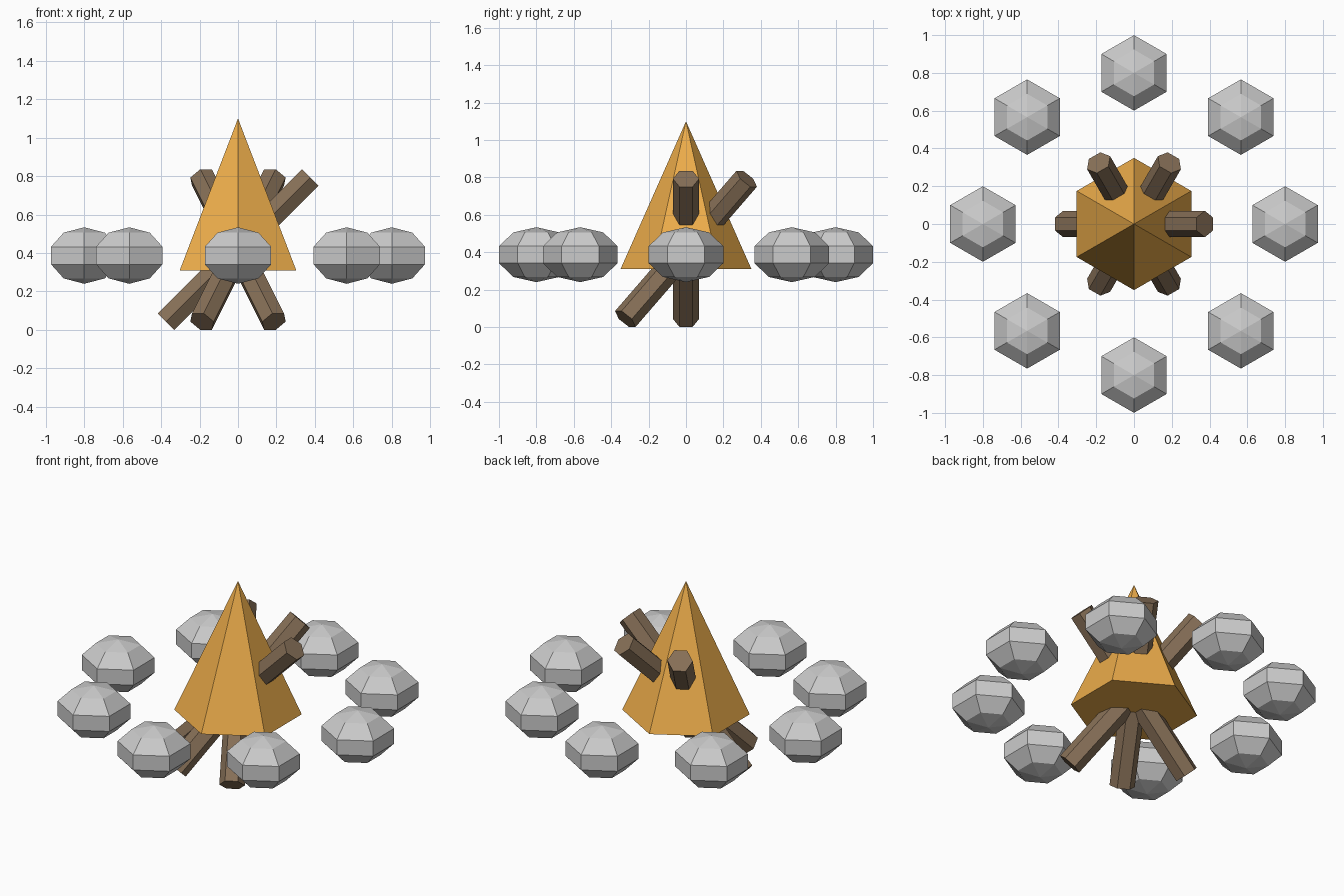
import bpy
from math import sin, cos, pi, radians
from mathutils import Matrix

if "Cube" in bpy.data.objects:
    bpy.data.objects.remove(bpy.data.objects["Cube"])

SIDES = 6


def material(name, rgb):
    m = bpy.data.materials.new(name)
    m.diffuse_color = (*rgb, 1)
    m.use_nodes = True
    m.node_tree.nodes["Principled BSDF"].inputs["Base Color"].default_value = m.diffuse_color
    return m


def hex_lathe(name, profile, matrix, mat=None):
    """Six-sided solid from (radius, z) pairs, bottom to top; radius 0 is a tip."""
    verts, faces, rings = [], [], []
    for r, z in profile:
        start = len(verts)
        n = SIDES if r > 0 else 1
        for k in range(n):
            a = pi / 2 + 2 * pi * k / SIDES
            verts.append((r * cos(a), r * sin(a), z))
        rings.append([start + k % n for k in range(SIDES)])
    for lo, hi in zip(rings, rings[1:]):
        for k in range(SIDES):
            j = (k + 1) % SIDES
            faces.append(tuple(dict.fromkeys((lo[k], lo[j], hi[j], hi[k]))))
    # flat end caps
    if profile[0][0] > 0:
        faces.append(tuple(reversed(rings[0])))
    if profile[-1][0] > 0:
        faces.append(tuple(rings[-1]))
    me = bpy.data.meshes.new(name)
    me.from_pydata(verts, [], faces)
    me.update()
    if mat:
        me.materials.append(mat)
    ob = bpy.data.objects.new(name, me)
    ob.matrix_world = matrix
    bpy.context.collection.objects.link(ob)
    return ob


wood = material("wood", (0.24, 0.16, 0.095))
fire = material("fire", (0.85, 0.42, 0.07))

# Ring of eight squashed stones
R, H = 0.21, 0.147
stone = [(0, -H)] + [(R * sin(pi * i / 5), -H * cos(pi * i / 5)) for i in range(1, 5)] + [(0, H)]
for i in range(8):
    a = 2 * pi * i / 8
    hex_lathe(f"stone_{i + 1}", stone, Matrix.Translation((0.8 * cos(a), 0.8 * sin(a), 0.387)))

# Three crossed logs leaning at 45 degrees
for i in range(3):
    m = (Matrix.Translation((0, 0, 0.418))
         @ Matrix.Rotation(radians(60 * i), 4, 'Z')
         @ Matrix.Rotation(radians(45), 4, 'Y'))
    hex_lathe(f"log_{i + 1}", [(0.07, -0.53), (0.07, 0.53)], m, wood)

# Flame cone
hex_lathe("flame", [(0.35, 0.31), (0, 1.1)], Matrix.Identity(4), fire)
